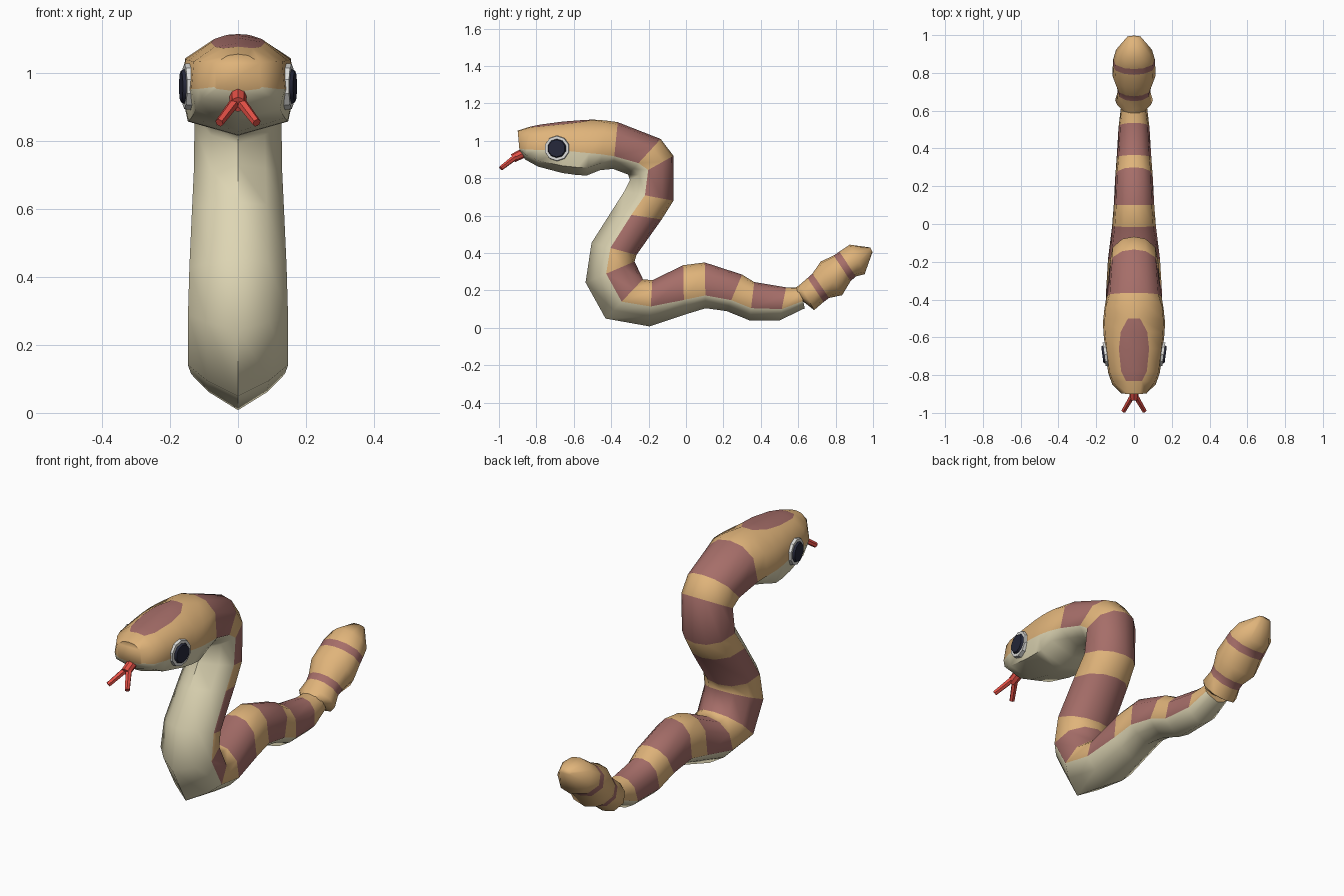
import bpy, bmesh, math
from mathutils import Vector

cube = bpy.data.objects.get("Cube")
if cube:
    bpy.data.objects.remove(cube)


def material(name, rgb):
    m = bpy.data.materials.new(name)
    m.use_nodes = True
    m.diffuse_color = (*rgb, 1)
    m.node_tree.nodes["Principled BSDF"].inputs["Base Color"].default_value = (*rgb, 1)
    return m


TAN = material("tan scales", (0.745, 0.456, 0.195))
BROWN = material("red brown bands", (0.381, 0.156, 0.141))
BELLY = material("cream belly", (0.73, 0.67, 0.456))
RED = material("tongue red", (0.775, 0.08, 0.061))
WHITE = material("eye white", (0.72, 0.72, 0.70))
DARK = material("pupil navy", (0.019, 0.021, 0.042))


def finish(bm, name, mats, angle=60):
    bmesh.ops.recalc_face_normals(bm, faces=bm.faces)
    me = bpy.data.meshes.new(name)
    bm.to_mesh(me)
    bm.free()
    for m in mats:
        me.materials.append(m)
    ob = bpy.data.objects.new(name, me)
    bpy.context.collection.objects.link(ob)
    bpy.ops.object.select_all(action='DESELECT')
    ob.select_set(True)
    bpy.context.view_layer.objects.active = ob
    bpy.ops.object.shade_smooth_by_angle(angle=math.radians(angle))
    return ob


def sweep(name, rings, mats, pick):
    """Loft mirrored sections; each is (back point, belly point, half profile)."""
    bm = bmesh.new()
    loops = []
    for back, belly, half in rings:
        outline = half + [(-x, f) for x, f in half[-2:0:-1]]
        loop = []
        for x, f in outline:
            p = belly.lerp(back, f)
            loop.append(bm.verts.new((x, p.x, p.y)))
        loops.append(loop)
    n = len(loops[0])
    for i, (a, b) in enumerate(zip(loops, loops[1:])):
        for j in range(n):
            k = (j + 1) % n
            face = bm.faces.new((a[j], a[k], b[k], b[j]))
            face.material_index = pick(i, min(j, n - 1 - j))
    bm.faces.new(loops[0])
    bm.faces.new(loops[-1])
    return finish(bm, name, mats)


# Head sections: back y, z, belly y, z, half width, belly line height, crown width
head = [
    (-0.90, 1.055, -0.89, 0.945, 0.070, 0.12, 0.030),
    (-0.83, 1.077, -0.86, 0.900, 0.115, 0.30, 0.042),
    (-0.78, 1.087, -0.79, 0.862, 0.137, 0.40, 0.068),
    (-0.66, 1.103, -0.66, 0.828, 0.153, 0.44, 0.080),
    (-0.57, 1.110, -0.58, 0.817, 0.162, 0.42, 0.070),
    (-0.50, 1.114, -0.53, 0.815, 0.164, 0.40, 0.032),
    (-0.43, 1.109, -0.46, 0.843, 0.157, 0.32, 0.070),
]
# Body sections, one at every band edge from nape to tail
body = [
    (-0.365, 1.10, -0.39, 0.85, 0.146, 0.27),
    (-0.135, 1.01, -0.31, 0.82, 0.130, 0.32),
    (-0.067, 0.92, -0.30, 0.79, 0.128, 0.42),
    (-0.067, 0.68, -0.33, 0.73, 0.130, 0.42),
    (-0.13, 0.58, -0.40, 0.62, 0.135, 0.40),
    (-0.265, 0.39, -0.505, 0.455, 0.143, 0.42),
    (-0.275, 0.355, -0.537, 0.243, 0.147, 0.42),
    (-0.23, 0.26, -0.43, 0.05, 0.147, 0.43),
    (-0.18, 0.255, -0.195, 0.008, 0.138, 0.43),
    (-0.015, 0.335, -0.01, 0.07, 0.116, 0.30),
    (0.10, 0.35, 0.105, 0.105, 0.107, 0.28),
    (0.30, 0.285, 0.217, 0.09, 0.100, 0.30),
    (0.365, 0.245, 0.34, 0.04, 0.092, 0.32),
    (0.535, 0.217, 0.50, 0.04, 0.082, 0.34),
    (0.61, 0.217, 0.635, 0.105, 0.068, 0.35),
]
rings = []
for dy, dz, vy, vz, w, line, crown in head:
    half = [(0, 0), (0.9 * w, min(0.14, 0.6 * line)), (w, line), (0.95 * w, 0.76),
            (crown, 1 - 0.19 * (crown / w) ** 2), (0, 1)]
    rings.append((Vector((dy, dz)), Vector((vy, vz)), half))
for dy, dz, vy, vz, w, line in body:
    half = [(0, 0), (0.62 * w, 0.5 * line), (w, line), (0.88 * w, 0.76), (0.48 * w, 0.95), (0, 1)]
    rings.append((Vector((dy, dz)), Vector((vy, vz)), half))


def body_colour(i, strip):
    if strip < 2:
        return 2                                      # belly
    if i < len(head):
        return 1 if strip == 4 and 1 <= i <= 4 else 0  # crown patch
    return 1 if (i - len(head)) % 2 == 0 else 0        # alternating bands


sweep("snake_body", rings, [TAN, BROWN, BELLY], body_colour)

# Rattle: back y, z, belly y, z, half width
rattle = [
    (0.57, 0.205, 0.615, 0.150, 0.045),
    (0.61, 0.232, 0.685, 0.095, 0.100),
    (0.65, 0.267, 0.735, 0.138, 0.086),
    (0.676, 0.290, 0.765, 0.160, 0.092),
    (0.72, 0.355, 0.835, 0.175, 0.115),
    (0.79, 0.387, 0.880, 0.250, 0.112),
    (0.82, 0.408, 0.908, 0.275, 0.110),
    (0.875, 0.445, 0.955, 0.287, 0.095),
    (0.985, 0.430, 0.997, 0.405, 0.035),
]
rings = [(Vector((a, b)), Vector((c, d)),
          [(0, 0), (0.6 * w, 0.08), (w, 0.4), (0.88 * w, 0.75), (0.45 * w, 0.95), (0, 1)])
         for a, b, c, d, w in rattle]
sweep("rattle", rings, [TAN, BROWN], lambda i, s: 1 if i in (2, 5) else 0)


def tube(name, a, b, r1, r2, mat, sides=8, angle=35):
    """Tapered cylinder from a to b."""
    a, b = Vector(a), Vector(b)
    bm = bmesh.new()
    bmesh.ops.create_cone(bm, cap_ends=True, segments=sides, radius1=r1, radius2=r2,
                          depth=(b - a).length)
    rot = (b - a).to_track_quat('Z', 'Y').to_matrix().to_4x4()
    rot.translation = (a + b) / 2
    bm.transform(rot)
    return finish(bm, name, [mat], angle)


# Eyes, turned slightly forward
for s, side in ((1, "left"), (-1, "right")):
    c = Vector((s * 0.152, -0.69, 0.96))
    n = Vector((s, -0.13, 0)).normalized()
    tube("eye_white_" + side, c - n * 0.035, c + n * 0.006, 0.072, 0.066, WHITE, 10)
    tube("pupil_" + side, c, c + n * 0.016, 0.054, 0.046, DARK, 10)

# Forked tongue
tube("tongue_base", (0, -0.85, 0.945), (0, -0.925, 0.907), 0.026, 0.024, RED)
for s, side in ((1, "left"), (-1, "right")):
    tube("tongue_fork_" + side, (s * 0.008, -0.91, 0.915), (s * 0.055, -0.99, 0.853),
         0.016, 0.013, RED, 6)
